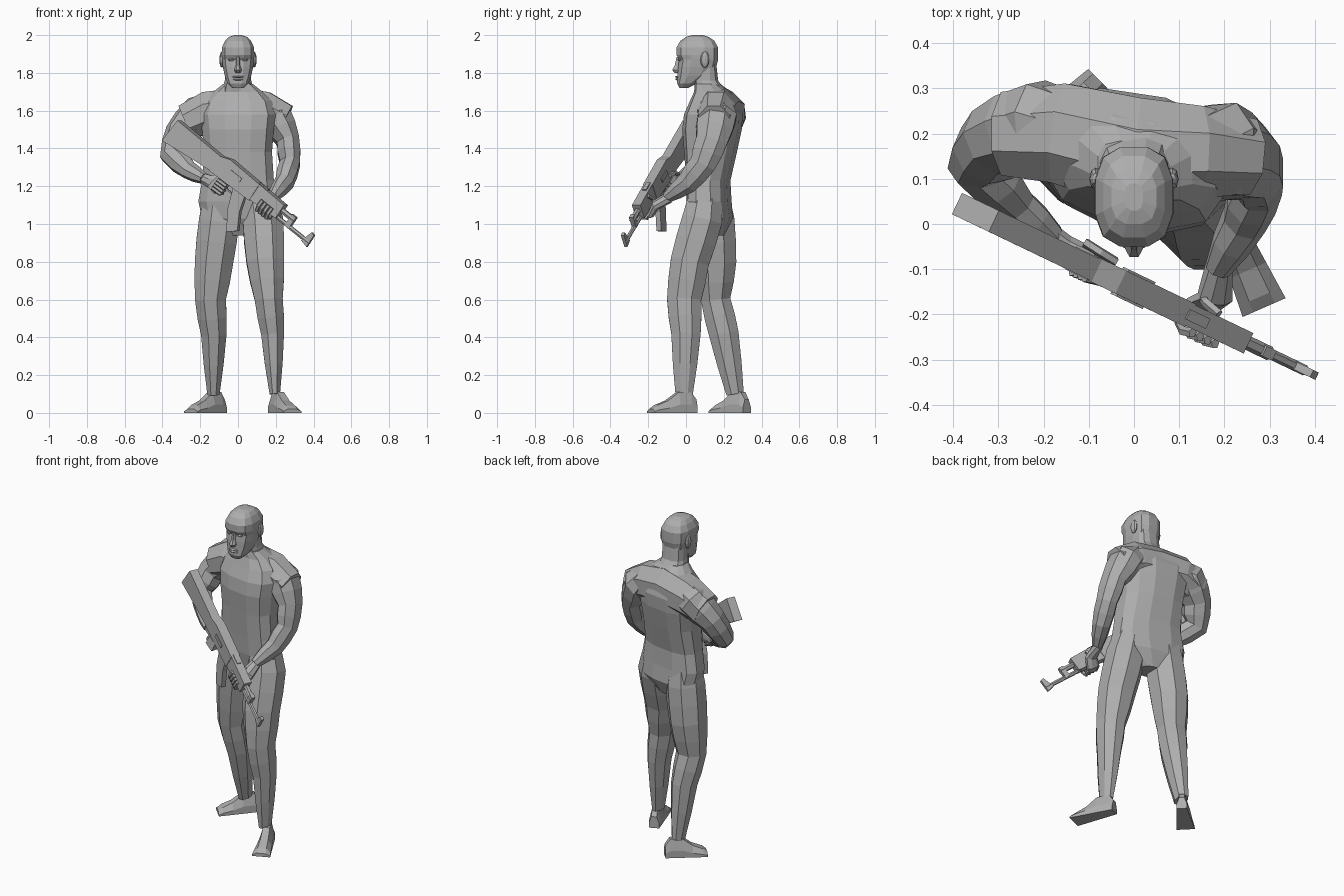
import bpy
import bmesh
import math
from mathutils import Matrix, Vector

if "Cube" in bpy.data.objects:
    bpy.data.objects.remove(bpy.data.objects["Cube"], do_unlink=True)

grey = bpy.data.materials.new("plain_grey")
grey.use_nodes = True
grey.diffuse_color = (.42, .42, .42, 1)
grey.node_tree.nodes["Principled BSDF"].inputs["Base Color"].default_value = grey.diffuse_color


def finish(name, bm):
    """Turn a finished bmesh into a named grey object."""
    bmesh.ops.recalc_face_normals(bm, faces=bm.faces)
    mesh = bpy.data.meshes.new(name)
    bm.to_mesh(mesh)
    bm.free()
    mesh.materials.append(grey)
    obj = bpy.data.objects.new(name, mesh)
    bpy.context.collection.objects.link(obj)


def loft(name, rings):
    """Skin a list of equal-sized point rings and cap both ends."""
    bm = bmesh.new()
    loops = [[bm.verts.new(point) for point in ring] for ring in rings]
    count = len(loops[0])
    for low, high in zip(loops, loops[1:]):
        for i in range(count):
            j = (i + 1) % count
            bm.faces.new((low[i], low[j], high[j], high[i]))
    bm.faces.new(loops[0])
    bm.faces.new(loops[-1])
    finish(name, bm)


def circle(sides):
    """Cosine and sine pairs of a polygon with flat front and sides."""
    angles = [math.tau * (i + .5) / sides for i in range(sides)]
    return [(math.cos(angle), math.sin(angle)) for angle in angles]


def boxy(value):
    """Push a round section towards a rounded rectangle."""
    return max(-1, min(1, math.copysign(abs(value) ** .8 * 1.05, value)))


def stack(name, levels, sides=12, shear=0):
    """Horizontal rings given as (z, half width, front y, back y)."""
    rings = []
    for z, half, front, back in levels:
        rings.append([Vector((boxy(c) * half,
                              (front + back) / 2 + boxy(s) * (back - front) / 2 - shear * boxy(c) * half,
                              z)) for c, s in circle(sides)])
    loft(name, rings)


def tube(name, path, ref, sides=8):
    """Sweep along a path of (point, radius along ref, radius across)."""
    points = [Vector(point) for point, along, across in path]
    rings = []
    for i, (point, along, across) in enumerate(path):
        tangent = (points[min(i + 1, len(points) - 1)] - points[max(i - 1, 0)]).normalized()
        side = (ref - tangent * ref.dot(tangent)).normalized()
        other = tangent.cross(side)
        rings.append([points[i] + side * along * c + other * across * s for c, s in circle(sides)])
    loft(name, rings)


def limb(name, joints, ref, bulge, steps=2):
    """Tube through joints, with a muscle swelling between each pair."""
    path = []
    for (start, a0, b0), (end, a1, b1) in zip(joints, joints[1:]):
        for i in range(steps):
            t = i / steps
            swell = bulge * math.sin(math.pi * t)
            path.append((Vector(start).lerp(Vector(end), t),
                         a0 + (a1 - a0) * t + swell, b0 + (b1 - b0) * t + swell))
    tube(name, path + [joints[-1]], ref)


def bead(name, centre, radii):
    """Low-poly ellipsoid."""
    bm = bmesh.new()
    bmesh.ops.create_uvsphere(bm, u_segments=8, v_segments=6, radius=1,
                              matrix=Matrix.Translation(centre) @ Matrix.Diagonal((*radii, 1)))
    finish(name, bm)


ACROSS = Vector((1, 0, 0))
VERTICAL = Vector((0, 0, 1))

# Torso with the left side turned forward, shoulders and neck
stack("torso", [
    (.94, .07, .08, .2), (1.03, .19, .03, .24), (1.12, .21, .015, .23), (1.23, .19, .01, .225),
    (1.38, .18, 0, .26), (1.5, .19, -.01, .285), (1.58, .2, 0, .29), (1.65, .18, .03, .27),
    (1.7, .13, .05, .23), (1.74, .08, .05, .18)], shear=.15)
tube("shoulders", [
    ((-.28, .2, 1.54), .1, .1), ((-.16, .2, 1.59), .12, .12), ((0, .16, 1.6), .13, .13),
    ((.14, .16, 1.59), .12, .11), ((.25, .15, 1.54), .1, .09)], VERTICAL)
stack("neck", [(1.7, .085, .05, .21), (1.76, .07, .04, .17), (1.85, .07, .05, .16)])

# Head and face
stack("head", [
    (1.72, .03, -.035, .01), (1.745, .055, -.047, .06), (1.785, .07, -.045, .13),
    (1.83, .08, -.042, .16), (1.87, .085, -.036, .17), (1.895, .087, -.05, .17),
    (1.935, .085, -.05, .17), (1.97, .068, -.03, .15), (1.99, .05, 0, .12), (2, .02, .03, .09)])
stack("nose", [(1.8, .014, -.06, 0), (1.815, .02, -.074, 0),
               (1.84, .012, -.06, 0), (1.885, .01, -.05, 0)], sides=8)
bead("lower_lip", (0, -.04, 1.766), (.03, .017, .007))
bead("upper_lip", (0, -.04, 1.779), (.033, .018, .006))
for sign, side in [(1, "left"), (-1, "right")]:
    bead(side + "_eye", (sign * .034, -.03, 1.87), (.018, .014, .009))
    bead(side + "_ear", (sign * .085, .1, 1.87), (.014, .025, .043))

# Legs from waist to ankle, the left one steps forward
limb("left_leg", [
    ((.1, .11, 1.2), .08, .08), ((.132, .085, 1.02), .115, .115), ((.145, .02, .8), .108, .11),
    ((.163, -.01, .6), .08, .098), ((.183, 0, .42), .066, .084), ((.195, -.01, .1), .03, .05)],
     ACROSS, .003)
limb("right_leg", [
    ((-.09, .14, 1.2), .08, .08), ((-.1, .15, 1.02), .115, .115), ((-.127, .16, .8), .11, .115),
    ((-.146, .157, .6), .088, .084), ((-.128, .2, .42), .073, .085), ((-.13, .26, .1), .035, .05)],
     ACROSS, .003)


# Feet: flat soles, high at the ankle, low at the toes
def foot(name, heel, toe):
    heel, toe = Vector(heel), Vector(toe)
    side = (toe - heel).cross(VERTICAL).normalized()
    rings = []
    for t, height in [(0, .07), (.12, .11), (.4, .11), (.65, .065), (.9, .04), (1, .02)]:
        half = .03 + .022 * t
        rings.append([heel.lerp(toe, t) + side * half * s + VERTICAL * height * h for s, h in
                      [(-1, 0), (1, 0), (1, .4), (.5, 1), (-.5, 1), (-1, .4)]])
    loft(name, rings)


foot("left_foot", (.185, .05, 0), (.288, -.185, 0))
foot("right_foot", (-.08, .322, 0), (-.25, .155, 0))

# Arms
limb("left_arm", [
    ((.1, .15, 1.62), .08, .09), ((.2, .165, 1.57), .095, .11), ((.265, .135, 1.44), .065, .09),
    ((.275, .09, 1.32), .057, .075), ((.245, .01, 1.22), .052, .062), ((.185, -.1, 1.14), .03, .03)],
     ACROSS, .004)
limb("right_arm", [
    ((-.09, .18, 1.62), .08, .08), ((-.21, .22, 1.58), .1, .105), ((-.305, .185, 1.48), .08, .085),
    ((-.345, .13, 1.365), .062, .07), ((-.26, .04, 1.285), .042, .05), ((-.18, -.03, 1.24), .03, .03)],
     Vector((.35, .8, -.5)), .004)

# Rifle frame: a runs along the barrel, b is up, c points to the body
BUTT = Vector((-.36, .03, 1.49))
ALONG = Vector((.73, -.35, -.59)).normalized()
SIDE = Vector((.43, .9, 0)).normalized()
UP = ALONG.cross(SIDE).normalized()


def on_rifle(a, b, c):
    return BUTT + ALONG * a + UP * b + SIDE * c


def plate(name, outline, half):
    loft(name, [[on_rifle(a, b, c) for a, b in outline] for c in (-half, half)])


def box(name, start, end, low, high, half):
    plate(name, [(start, low), (end, low), (end, high), (start, high)], half)


plate("rifle_stock", [(0, -.06), (.2, -.035), (.34, -.02), (.34, .075), (.01, .08)], .026)
plate("rifle_receiver", [(.32, -.025), (.6, -.015), (.6, .09), (.385, .095), (.32, .073)], .028)
plate("rifle_handguard", [(.59, -.01), (.78, 0), (.78, .085), (.59, .09)], .025)
plate("rifle_magazine", [(.48, -.02), (.56, -.01), (.585, -.1), (.635, -.19),
                         (.585, -.23), (.52, -.13)], .014)
plate("rifle_grip", [(.37, -.01), (.43, -.01), (.405, -.11), (.355, -.1)], .016)
plate("rifle_front_sight", [(.965, -.01), (1.01, -.02), (1.01, .055), (.99, .06)], .009)
box("rifle_trigger_guard", .42, .49, -.055, -.047, .006)
box("rifle_rear_sight", .59, .65, .08, .095, .012)
box("rifle_bolt_cover", .42, .5, .03, .055, .033)
box("rifle_gas_block", .84, .87, 0, .07, .012)
for name, end, height, radius in [("rifle_barrel", 1.01, .005, .012), ("rifle_gas_tube", .87, .05, .016)]:
    tube(name, [(on_rifle(a, height, 0), radius, radius) for a in (.76, end)], UP, sides=6)

# Hands
tube("left_palm", [((.188, -.09, 1.14), .03, .03), (on_rifle(.69, .02, .06), .042, .026),
                   (on_rifle(.7, -.025, .03), .042, .02), (on_rifle(.7, -.03, 0), .038, .015)], ALONG)
tube("right_palm", [((-.19, -.02, 1.245), .028, .026), ((-.15, -.045, 1.225), .036, .022),
                    (on_rifle(.38, -.05, .025), .038, .02), (on_rifle(.42, -.055, .025), .034, .014)], UP)


def finger(name, path, ref):
    tube(name, [(on_rifle(*point), .011, .011) for point in path], ref, sides=5)


for i, digit in enumerate(["index", "middle", "ring", "little"]):
    a, b = .735 - .023 * i, -.035 - .018 * i
    finger("left_" + digit + "_finger",
           [(a, -.03, .02), (a, -.03, -.025), (a, 0, -.038), (a, .035, -.033)], ALONG)
    finger("right_" + digit + "_finger",
           [(.39, b, .026), (.435, b, .02), (.44, b, -.018), (.385, b, -.026)], UP)
finger("left_thumb", [(.67, 0, .05), (.66, .04, .04), (.68, .075, .03)], ALONG)
finger("right_thumb", [(.34, -.03, .045), (.37, 0, .04), (.41, .01, .036)], UP)
